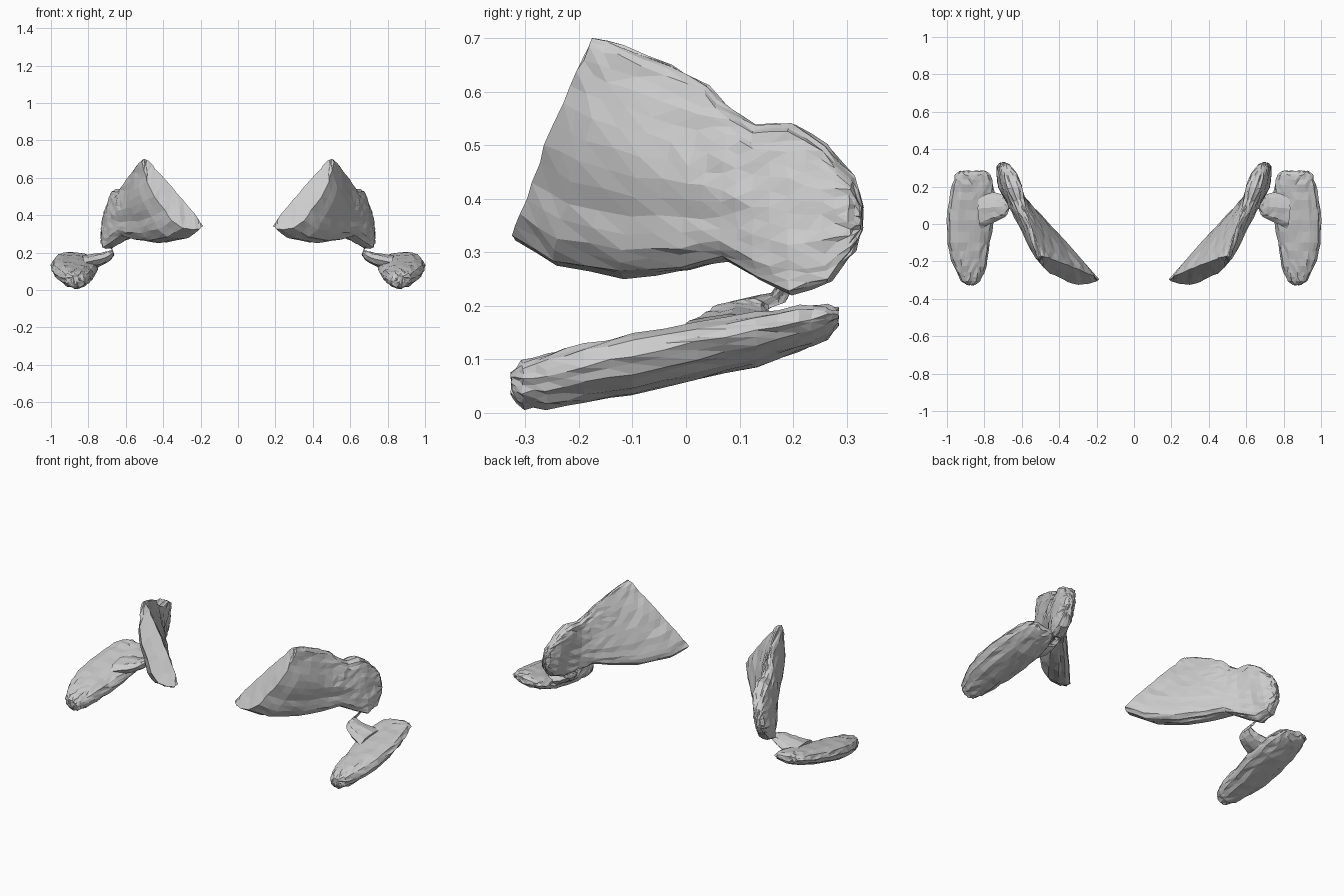
import bpy, bmesh, math, random
from mathutils import Vector

cube = bpy.data.objects.get("Cube")
if cube:
    bpy.data.objects.remove(cube, do_unlink=True)

GREY = (0.6, 0.6, 0.6, 1)
mat = bpy.data.materials.new("bone_grey")
mat.use_nodes = True
mat.diffuse_color = GREY
bsdf = mat.node_tree.nodes["Principled BSDF"]
bsdf.inputs["Base Color"].default_value = GREY
bsdf.inputs["Roughness"].default_value = 0.8


def loft(name, rings, side, rough):
    """Skin closed rings, cap the ends, roughen slightly and keep flat facets."""
    rng = random.Random(4)
    bm = bmesh.new()
    loops = [[bm.verts.new(p) for p in ring] for ring in rings]
    n = len(loops[0])
    for a, b in zip(loops, loops[1:]):
        for i in range(n):
            j = (i + 1) % n
            bm.faces.new((a[i], a[j], b[j], b[i]))
    bm.faces.new(loops[0])
    bm.faces.new(loops[-1])
    bmesh.ops.triangulate(bm, faces=bm.faces[:])
    bmesh.ops.subdivide_edges(bm, edges=bm.edges[:], cuts=1, use_grid_fill=True)
    bmesh.ops.triangulate(bm, faces=bm.faces[:])
    for v in bm.verts:
        v.co += Vector([rng.uniform(-rough, rough) for _ in range(3)])
        v.co.x *= side
    bmesh.ops.recalc_face_normals(bm, faces=bm.faces[:])
    mesh = bpy.data.meshes.new(name)
    bm.to_mesh(mesh)
    bm.free()
    mesh.materials.append(mat)
    bpy.context.collection.objects.link(bpy.data.objects.new(name, mesh))


# Shoulder blade stations: bottom point, top point, ridge height, half thickness
BLADE = [
    ((.222, -.312, .325), (.50, -.172, .70), .055, .040),
    ((.29, -.235, .278), (.522, -.12, .685), .068, .042),
    ((.40, -.11, .255), (.55, -.03, .65), .068, .036),
    ((.50, 0, .268), (.575, .04, .61), .052, .036),
    ((.575, .08, .285), (.60, .085, .565), .032, .040),
    ((.64, .14, .25), (.615, .13, .537), .012, .045),
    ((.69, .20, .222), (.637, .20, .54), 0, .050),
    ((.705, .27, .245), (.658, .26, .50), 0, .044),
    ((.71, .312, .30), (.688, .312, .44), 0, .030),
    ((.71, .327, .34), (.70, .327, .39), 0, .012),
]
# Ridge and groove heights from the bottom edge to the top edge
RIDGES = [0, .45, .8, .78, 1, .8, .45, .2, 0]
ACROSS = Vector((.95, -.22, -.1))


def blade_ring(bottom, top, ridge, thick):
    bottom, top = Vector(bottom), Vector(top)
    outer, inner = [], []
    last = len(RIDGES) - 1
    for i, r in enumerate(RIDGES):
        theta = math.pi * i / last
        base = bottom.lerp(top, .5 - .5 * math.cos(theta))
        # Ridged stations are heavier along the bottom edge
        skew = 1 + 11 * ridge * math.cos(theta)
        edge = thick * skew * (.3 + .7 * math.sqrt(max(0, math.sin(theta))))
        outer.append(base + ACROSS * (ridge * r + edge))
        inner.append(base - ACROSS * edge)
    return outer + inner[::-1]


# Paddle stations: x, y, z centre, half width, half height
PADDLE = [
    (.870, -.325, .055, .022, .024),
    (.872, -.305, .056, .052, .048),
    (.874, -.26, .064, .074, .056),
    (.880, -.19, .078, .098, .059),
    (.883, -.10, .095, .115, .060),
    (.874, .02, .119, .126, .056),
    (.867, .13, .140, .122, .052),
    (.862, .21, .160, .110, .045),
    (.862, .262, .172, .094, .033),
    (.862, .283, .178, .070, .016),
]


def paddle_ring(x, y, z, w, h, n=12):
    # Slightly sunken middle on the upper side
    ring = []
    for i in range(n):
        a = math.tau * i / n
        c, s = math.cos(a), math.sin(a)
        dip = .18 * h * (1 - abs(c)) if s > 0 else 0
        ring.append(Vector((x + w * c, y, z + h * s - dip + .1 * w * c)))
    return ring


# Broad tab from the paddle, pinched to a thin neck under the blade
LINK = [
    (.82, .08, .148, .105, .036),
    (.76, .088, .158, .085, .034),
    (.715, .092, .172, .068, .028),
    (.685, .098, .186, .058, .022),
    (.668, .115, .200, .040, .014),
    (.672, .172, .215, .018, .013),
    (.69, .19, .245, .014, .012),
]


def link_ring(x, y, z, ry, rz, n=8):
    return [Vector((x + .4 * rz * math.sin(math.tau * i / n),
                    y + ry * math.cos(math.tau * i / n),
                    z + rz * math.sin(math.tau * i / n))) for i in range(n)]


for label, side in (("left", 1), ("right", -1)):
    loft(label + "_blade", [blade_ring(*s) for s in BLADE], side, .0035)
    loft(label + "_paddle", [paddle_ring(*s) for s in PADDLE], side, .0035)
    loft(label + "_link", [link_ring(*s) for s in LINK], side, .002)
